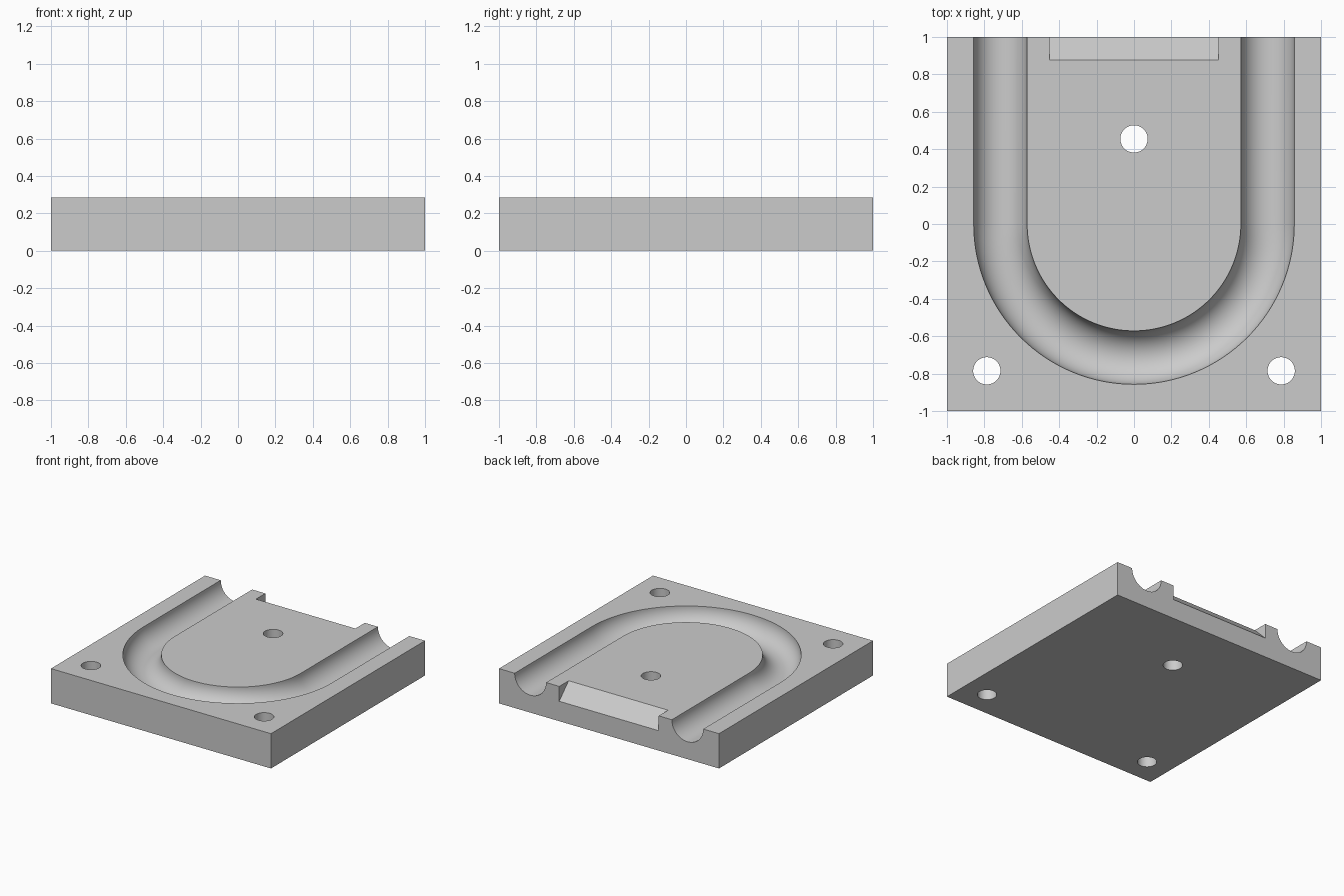
import bpy, bmesh, math
from mathutils import Vector

H = 2 / 7          # block height
R_PATH = 5 / 7     # centre-line radius of the channel
R_TUBE = 1 / 7     # channel radius

old = bpy.data.objects.get("Cube")
if old:
    bpy.data.objects.remove(old, do_unlink=True)

grey = bpy.data.materials.new("light_grey")
grey.use_nodes = True
colour = (0.6, 0.6, 0.6, 1)
grey.diffuse_color = colour
grey.node_tree.nodes["Principled BSDF"].inputs["Base Color"].default_value = colour


def sweep(name, rings):
    """Closed solid skinned through a list of equal-length rings."""
    bm = bmesh.new()
    loops = [[bm.verts.new(p) for p in ring] for ring in rings]
    n = len(loops[0])
    for a, b in zip(loops, loops[1:]):
        for i in range(n):
            j = (i + 1) % n
            bm.faces.new((a[i], a[j], b[j], b[i]))
    bm.faces.new(loops[0])
    bm.faces.new(loops[-1])
    bmesh.ops.recalc_face_normals(bm, faces=bm.faces)
    mesh = bpy.data.meshes.new(name)
    bm.to_mesh(mesh)
    bm.free()
    mesh.materials.append(grey)
    ob = bpy.data.objects.new(name, mesh)
    bpy.context.collection.objects.link(ob)
    return ob


def circle(centre, u, v, r, n):
    return [centre + r * (math.cos(t) * u + math.sin(t) * v)
            for t in (2 * math.pi * i / n for i in range(n))]


X, Y, Z = Vector((1, 0, 0)), Vector((0, 1, 0)), Vector((0, 0, 1))

# Square block
block = sweep("grooved_block", [[(-1, -1, z), (1, -1, z), (1, 1, z), (-1, 1, z)] for z in (0, H)])

# U-shaped round channel: straight leg, half turn, straight leg
top = Z * H
stations = [(X * R_PATH + Y * 1.2 + top, X)]
for i in range(65):
    a = -math.pi * i / 64
    out = X * math.cos(a) + Y * math.sin(a)
    stations.append((out * R_PATH + top, out))
stations.append((-X * R_PATH + Y * 1.2 + top, -X))
cutters = [sweep("channel_cutter", [circle(c, out, Z, R_TUBE, 64) for c, out in stations])]

# Three through holes
for x, y in ((0, 0.455), (-0.787, -0.785), (0.787, -0.785)):
    cutters.append(sweep("hole_cutter",
                         [circle(Vector((x, y, z)), X, Y, 0.073, 48) for z in (-0.1, H + 0.1)]))

# Sloped notch in the middle of the back edge
d = 0.122
cutters.append(sweep("notch_cutter", [
    [(x, 1 - d - 0.1, H + 0.1), (x, 1.1, H - d - 0.1), (x, 1.1, H + 0.1)]
    for x in (-0.452, 0.452)]))

# Cut everything out of the block
bpy.context.view_layer.objects.active = block
for cutter in cutters:
    cutter.hide_render = True
    mod = block.modifiers.new("cut", "BOOLEAN")
    mod.operation = "DIFFERENCE"
    mod.solver = "EXACT"
    mod.object = cutter
    bpy.ops.object.modifier_apply(modifier=mod.name)
    bpy.data.objects.remove(cutter, do_unlink=True)

# Smooth curved walls, crisp edges
bpy.ops.object.select_all(action="DESELECT")
block.select_set(True)
bpy.ops.object.shade_smooth_by_angle(angle=math.radians(30))
